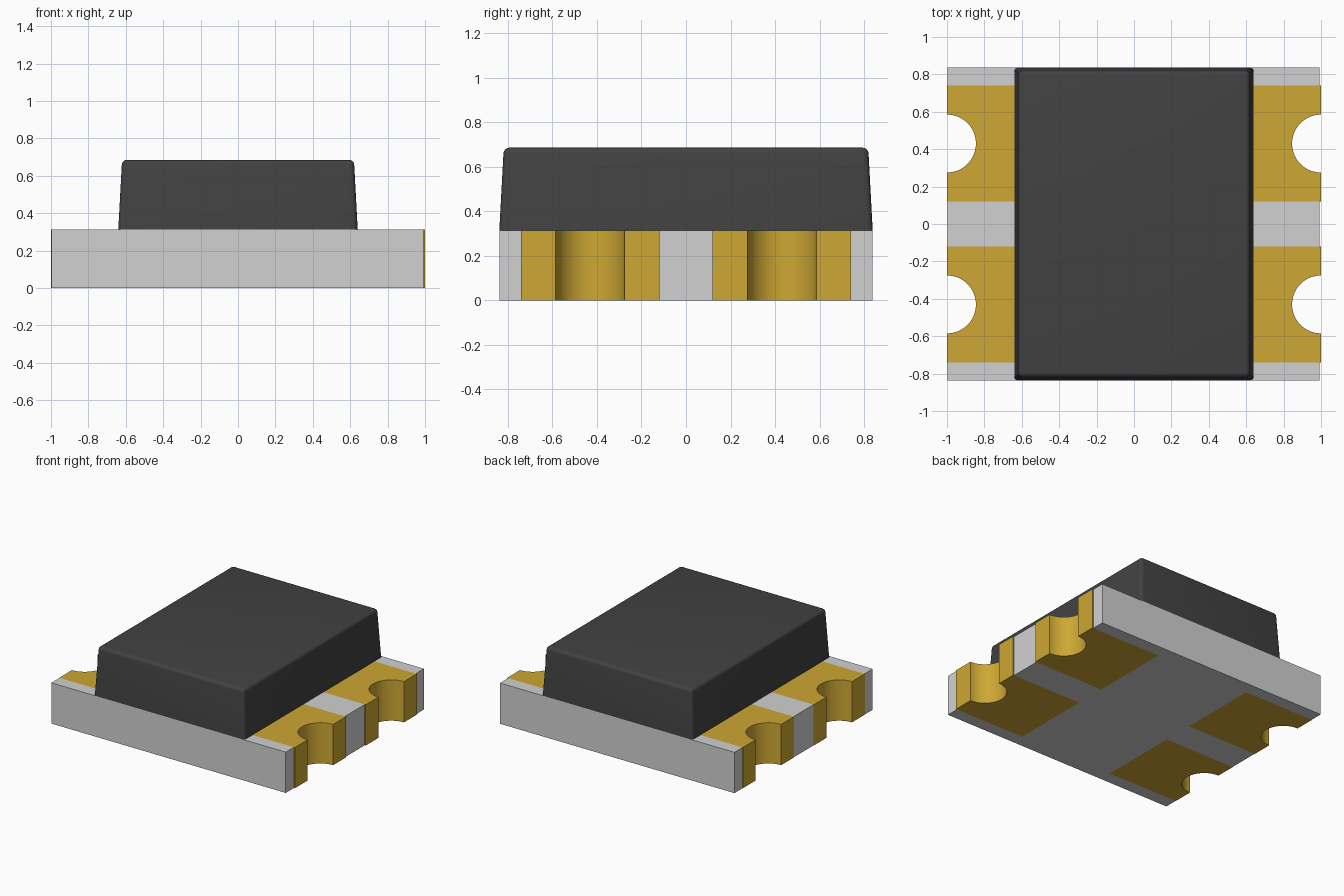
import bpy, bmesh
from math import sin, cos, pi, radians

cube = bpy.data.objects.get("Cube")
if cube:
    bpy.data.objects.remove(cube, do_unlink=True)

HALF_Y, BOARD_TOP, BODY_TOP = 0.838, 0.313, 0.685
PAD_IN, PAD_OUT, PAD_X = 0.12, 0.74, 0.4      # pad extents in y, inner end in x
EDGE = {1: 0.992, -1: 0.998}                  # bare board edge on each side
NOTCH_Y, NOTCH_R, STEPS = 0.43, 0.155, 24


def material(name, rgb):
    mat = bpy.data.materials.new(name)
    mat.use_nodes = True
    mat.diffuse_color = (*rgb, 1)
    bsdf = next(n for n in mat.node_tree.nodes if n.type == 'BSDF_PRINCIPLED')
    bsdf.inputs["Base Color"].default_value = (*rgb, 1)
    bsdf.inputs["Roughness"].default_value = 0.6
    return mat


def finish(bm, name, mats, angle):
    bmesh.ops.recalc_face_normals(bm, faces=bm.faces)
    mesh = bpy.data.meshes.new(name)
    bm.to_mesh(mesh)
    bm.free()
    obj = bpy.data.objects.new(name, mesh)
    bpy.context.collection.objects.link(obj)
    for mat in mats:
        mesh.materials.append(mat)
    bpy.ops.object.select_all(action='DESELECT')
    obj.select_set(True)
    bpy.context.view_layer.objects.active = obj
    bpy.ops.object.shade_smooth_by_angle(angle=radians(angle))
    return obj


grey = material("board grey", (0.64, 0.64, 0.64))
gold = material("contact gold", (0.61, 0.39, 0.033))
black = material("body black", (0.054, 0.054, 0.054))

# Board with gold contacts: flat outlines share vertices, then extrude together
bm = bmesh.new()
points = {}


def vert(x, y):
    key = (round(x, 4), round(y, 4))
    if key not in points:
        points[key] = bm.verts.new((x, y, 0))
    return points[key]


def face(outline, index):
    f = bm.faces.new([vert(x, y) for x, y in outline])
    f.material_index = index


board = []
for sx in (1, -1):
    edge = EDGE[sx] * sx
    # walk up the right side, then down the left side
    board.append((edge, -HALF_Y * sx))
    for sy in (-sx, sx):
        ys = (PAD_OUT, PAD_IN) if sy == -sx else (PAD_IN, PAD_OUT)
        y0, y1 = ys[0] * sy, ys[1] * sy
        board += [(edge, y0), (PAD_X * sx, y0), (PAD_X * sx, y1), (edge, y1)]
        # half-round notch in the contact's outer edge
        direction = 1 if y1 > y0 else -1
        arc = [(sx * (1 - NOTCH_R * sin(pi * i / STEPS)),
                NOTCH_Y * sy - direction * NOTCH_R * cos(pi * i / STEPS))
               for i in range(STEPS + 1)]
        face([(PAD_X * sx, y0), (edge, y0), (sx, y0)] + arc
             + [(sx, y1), (edge, y1), (PAD_X * sx, y1)], 1)
    board.append((edge, HALF_Y * sx))
face(board, 0)

flat = list(bm.faces)
ext = bmesh.ops.extrude_face_region(bm, geom=flat, use_keep_orig=True)
bmesh.ops.translate(bm, vec=(0, 0, BOARD_TOP),
                    verts=[g for g in ext["geom"] if isinstance(g, bmesh.types.BMVert)])
bm.normal_update()
for f in bm.faces:
    if abs(f.normal.z) < 0.5:      # outer walls: gold along the contacts
        c = f.calc_center_median()
        on_pad = PAD_IN - 0.001 < abs(c.y) < PAD_OUT + 0.001
        f.material_index = int(on_pad and abs(c.x) > 0.8)
finish(bm, "board_with_contacts", [grey, gold], 30)

# Moulded body: tapered block with rounded upper edges
bm = bmesh.new()
bmesh.ops.create_cube(bm, size=2)
for v in bm.verts:
    top = v.co.z > 0
    inset = 0.02 if top else 0
    v.co.x *= 0.64 - inset
    v.co.y *= HALF_Y - inset
    v.co.z = BODY_TOP if top else BOARD_TOP
edges = [e for e in bm.edges if any(v.co.z > BOARD_TOP + 0.1 for v in e.verts)]
bmesh.ops.bevel(bm, geom=edges, offset=0.025, segments=5, profile=0.5, affect='EDGES')
finish(bm, "moulded_body", [black], 40)
